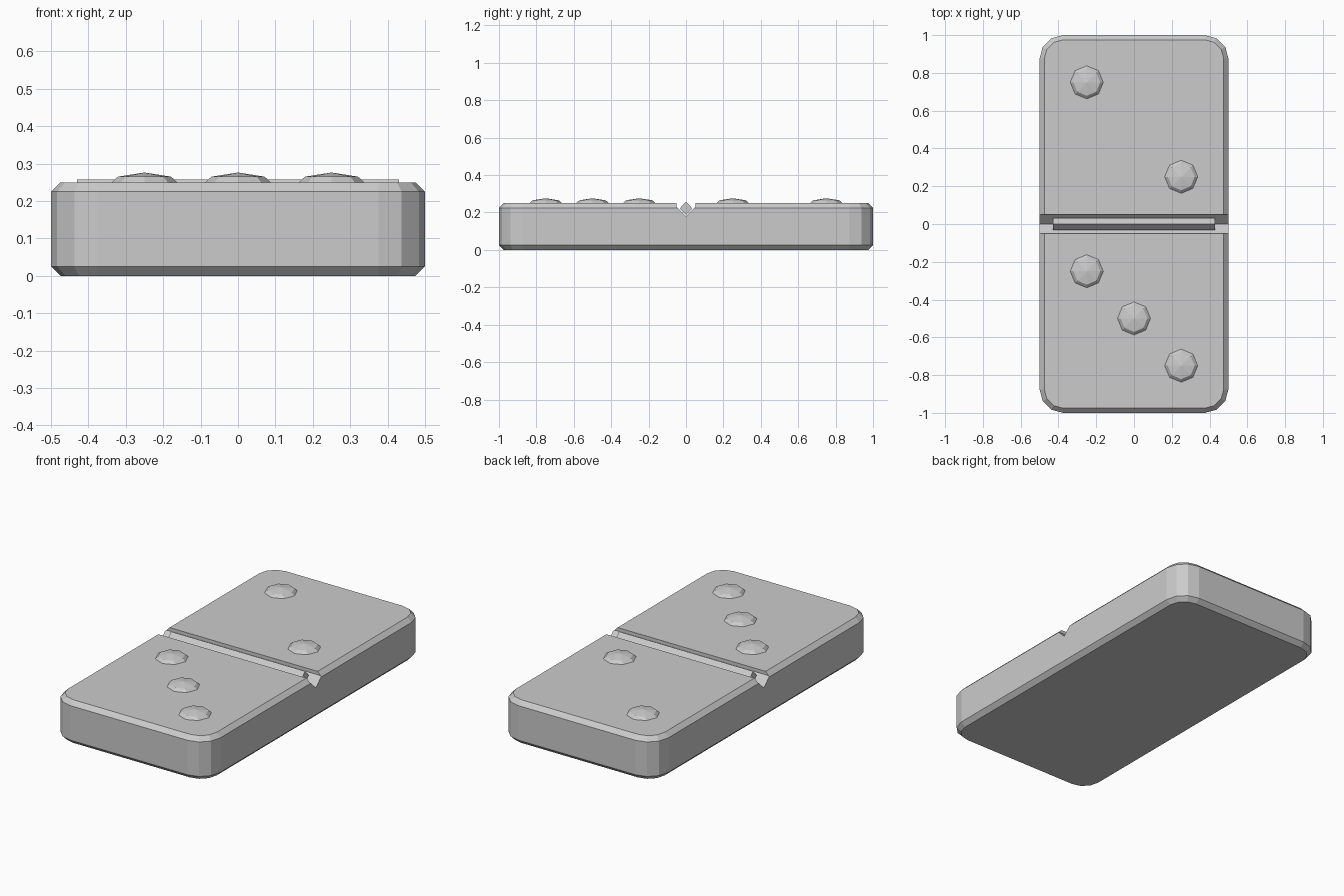
import bpy, bmesh
from math import cos, sin, pi

if "Cube" in bpy.data.objects:
    bpy.data.objects.remove(bpy.data.objects["Cube"])


def make_object(name, rings):
    """Loft closed rings of equal length and cap both ends."""
    bm = bmesh.new()
    loops = [[bm.verts.new(p) for p in ring] for ring in rings]
    n = len(loops[0])
    for a, b in zip(loops, loops[1:]):
        for i in range(n):
            j = (i + 1) % n
            bm.faces.new((a[i], a[j], b[j], b[i]))
    bm.faces.new(loops[0][::-1])
    bm.faces.new(loops[-1])
    bmesh.ops.recalc_face_normals(bm, faces=bm.faces)
    mesh = bpy.data.meshes.new(name)
    bm.to_mesh(mesh)
    bm.free()
    obj = bpy.data.objects.new(name, mesh)
    bpy.context.collection.objects.link(obj)
    return obj


def rounded_rect(inset, z, radius=0.125, steps=3):
    r = radius - inset
    pts = []
    for k, (sx, sy) in enumerate([(1, 1), (-1, 1), (-1, -1), (1, -1)]):
        for s in range(steps + 1):
            a = k * pi / 2 + s * pi / 2 / steps
            pts.append((sx * (0.5 - radius) + r * cos(a),
                        sy * (1 - radius) + r * sin(a), z))
    return pts


def extrude_x(name, profile, half):
    return make_object(name, [[(x, y, z) for y, z in profile] for x in (-half, half)])


# Tile body with chamfered top and bottom edges
tile = make_object("tile_body", [rounded_rect(0.025, 0), rounded_rect(0, 0.025),
                                 rounded_rect(0, 0.225), rounded_rect(0.025, 0.25)])

# Groove across the middle
cutter = extrude_x("groove_cutter", [(-0.051, 0.3), (-0.051, 0.23), (0, 0.18),
                                     (0.051, 0.23), (0.051, 0.3)], 0.6)
mod = tile.modifiers.new("groove", 'BOOLEAN')
mod.operation = 'DIFFERENCE'
mod.solver = 'EXACT'
mod.object = cutter
bpy.context.view_layer.objects.active = tile
tile.select_set(True)
bpy.ops.object.modifier_apply(modifier=mod.name)
bpy.data.objects.remove(cutter)

# Diamond-section divider bar lying in the groove
extrude_x("divider_bar", [(0, 0.187), (0.033, 0.2225), (0, 0.258), (-0.033, 0.2225)], 0.43)

# Raised eight-sided pips
for n, (x, y) in enumerate([(-0.25, 0.75), (0.25, 0.25), (-0.25, -0.25),
                            (0, -0.5), (0.25, -0.75)]):
    rings = [[(x + r * cos(i * pi / 4), y + r * sin(i * pi / 4), z) for i in range(8)]
             for r, z in [(0.0875, 0.24), (0.0875, 0.25), (0.071, 0.265), (0.001, 0.276)]]
    make_object(f"pip_{n + 1}", rings)
